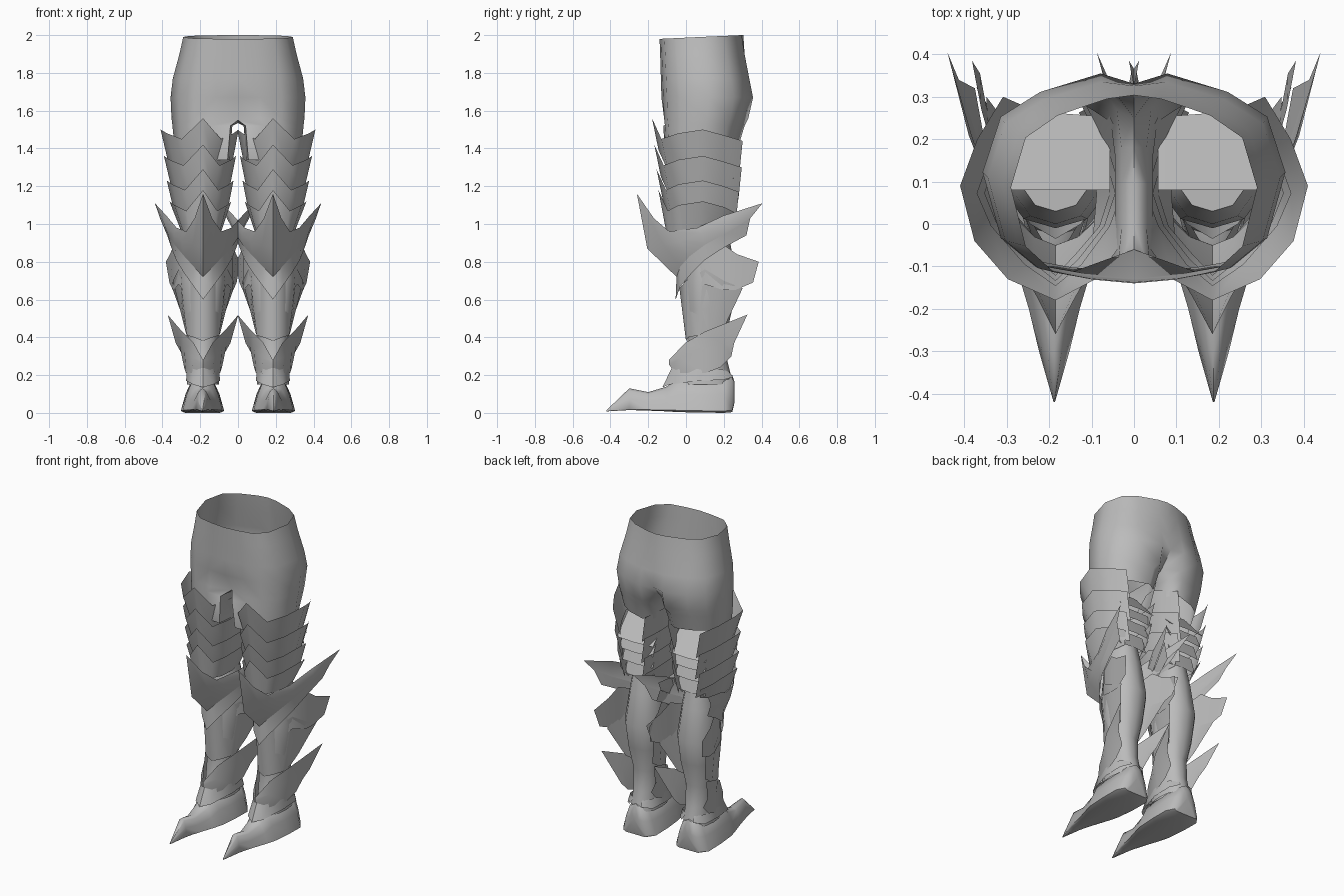
import bpy, bmesh, math

CX = 0.185  # leg centre line

grey = bpy.data.materials.new("plain_grey")
grey.diffuse_color = (0.5, 0.5, 0.5, 1)


def finish(bm, name):
    """Weld, orient, smooth and link a mesh."""
    bmesh.ops.remove_doubles(bm, verts=bm.verts, dist=0.0015)
    bmesh.ops.dissolve_degenerate(bm, edges=bm.edges, dist=0.0005)
    bmesh.ops.recalc_face_normals(bm, faces=bm.faces)
    me = bpy.data.meshes.new(name)
    bm.to_mesh(me)
    bm.free()
    me.materials.append(grey)
    ob = bpy.data.objects.new(name, me)
    bpy.context.collection.objects.link(ob)
    bpy.ops.object.select_all(action='DESELECT')
    ob.select_set(True)
    bpy.context.view_layer.objects.active = ob
    bpy.ops.object.shade_smooth_by_angle(angle=math.radians(60))
    return ob


def grid(bm, rows, fn, closed=False):
    """Skin a list of equal-length rows of points."""
    vs = [[bm.verts.new(fn(p)) for p in r] for r in rows]
    n = len(rows[0])
    for a, b in zip(vs, vs[1:]):
        for j in range(n if closed else n - 1):
            k = (j + 1) % n
            bm.faces.new((a[j], a[k], b[k], b[j]))


def leg_part(name, rows, inner=1.0, cx=CX):
    """Half part (local x >= 0) mirrored across the leg, made for both legs."""
    for leg, label in ((1, "left"), (-1, "right")):
        bm = bmesh.new()
        for side in (1, -1):
            k = 1 if side > 0 else inner
            grid(bm, rows, lambda p: (leg * (cx + side * k * p[0]), p[1], p[2]))
        finish(bm, f"{label}_{name}")


# Trousers: hips above the crotch, then two leg openings
OUT = [(0, 0), (.33, .02), (.65, .06), (.88, .2), (1, .52),
       (.88, .79), (.62, .91), (.22, 1), (0, .95)]


def half_ring(z, w, yf, yb, x0=0, tilt=0, cleft=.95):
    pts = OUT[:-1] + [(0, cleft)]
    return [(x0 + u * (w - x0), yf + v * (yb - yf), z + tilt * (v - 1)) for u, v in pts]


bm = bmesh.new()
hips = [half_ring(2.0, .29, -.14, .295, tilt=.02, cleft=1.02),
        half_ring(1.9, .31, -.137, .31, cleft=1.0),
        half_ring(1.77, .345, -.133, .335, cleft=.98), half_ring(1.67, .357, -.13, .355)]
crotch = half_ring(1.56, .352, -.125, .33)
crotch[0], crotch[-1] = (0, -.06, 1.55), (0, .25, 1.58)
crotch += [(0, .18, 1.54), (0, .1, 1.535), (0, 0, 1.535)]
legs = [crotch]
# the hem dips at the front, behind the plates
for z, w, x0, yf, yb, dip in ((1.52, .347, .03, -.12, .31, 0), (1.42, .33, .045, -.11, .28, .08)):
    r = half_ring(z, w, yf, yb, x0 + .01, cleft=.9)
    r += [(x0, yf + t * (yb - yf), z) for t in (.7, .5, .25)]
    legs.append([(x, y, zz - dip * (y < .12)) for x, y, zz in r])
for s in (1, -1):
    flip = lambda p: (s * p[0], p[1], p[2])
    grid(bm, hips + [crotch[:9]], flip)
    grid(bm, legs, flip, True)
finish(bm, "trousers")

# Tiers behind the thigh, each flaring back as it goes down
TIERS = [(1.43, .08, 1.24, .262), (1.26, .2, 1.17, .25),
         (1.19, .19, 1.09, .235), (1.11, .18, 1.0, .22)]
for i, (z0, y0, z1, y1) in enumerate(TIERS):
    w = .128 - .01 * i
    leg_part(f"thigh_back_tier_{i + 1}", [[(0, y0, z0), (w, y0, z0)], [(0, y1, z1), (w, y1 - .01, z1)]])

# Overlapping thigh plates, flared at the top edge and open at the back
PLATES = [(1.56, .225, -.18, .30), (1.42, .207, -.168, .295),
          (1.29, .192, -.156, .28), (1.18, .178, -.146, .262)]
for i, (z, w, yf, yb) in enumerate(PLATES):
    top = [(0, yf, z), (w * .5, yf + .05, z - .11), (w * .85, -.04, z - .08),
           (w, .09, z - .06), (w * .82, .2, z - .09), (w * .55, yb, z - .12)]
    if i < 3:
        low = [(max(0, x - .04) if x else 0, y + .035 * (1 if y < 0 else -.5), zz - .17)
               for x, y, zz in top]
    else:
        low = [(0, -.105, .96), (.07, -.09, .96), (.105, -.03, .96),
               (.115, .07, .96), (.105, .15, .97), (.07, .22, .99)]
    leg_part(f"thigh_plate_{i + 1}", [top, low], .84)

# Knee cap with upward spike and long swept wings, over a parallel lower ledge
RIM = [(0, -.05, .72), (.05, -.03, .775), (.10, .02, .83), (.15, .1, .89), (.187, .21, .95), (.228, .34, 1.03)]
leg_part("knee_guard", [
    [(0, -.26, 1.16), (.045, -.17, 1.03), (.09, -.09, .96), (.14, .06, .98), (.195, .2, 1.045), (.255, .405, 1.11)],
    [(0, -.205, .87), (.055, -.12, .89), (.11, -.03, .91), (.155, .08, .95), (.205, .21, 1.0), (.255, .405, 1.11)],
    RIM], 1.07)
leg_part("knee_ledge", [
    RIM,
    [(0, -.055, .60), (.05, -.03, .67), (.10, .03, .74), (.143, .1, .81), (.168, .2, .875), (.19, .32, .94)]], 1.05)

# Short wings under the knee and the calf plate below them
leg_part("lower_knee_wing", [
    [(.06, .01, .74), (.125, .1, .85), (.155, .2, .89), (.175, .27, .84), (.197, .385, .80)],
    [(.06, .01, .62), (.13, .1, .68), (.155, .2, .65), (.16, .26, .65), (.178, .355, .69)]])
leg_part("calf_plate", [
    [(0, -.035, .66), (.06, .0, .7), (.13, .1, .76), (.16, .2, .70), (.163, .3, .66)],
    [(0, .0, .38), (.05, .01, .4), (.085, .06, .41), (.09, .13, .42), (.095, .21, .47)]])

# Lower leg column
HALF = [(0, 0), (.6, .08), (.92, .28), (1, .5), (.9, .74), (.55, .94), (0, 1)]
CALF = [(1.02, .08, .03, .21), (.9, .1, 0, .235), (.7, .125, -.01, .265), (.55, .11, 0, .245),
        (.4, .085, .01, .21), (.27, .08, -.01, .22), (.15, .085, -.04, .25)]
rows = [[(0, .12, 1.02)] * len(HALF)]
rows += [[(u * w, yf + v * (yb - yf), z) for u, v in HALF] for z, w, yf, yb in CALF]
leg_part("lower_leg", rows)

# Shin guard with swept wings
leg_part("shin_guard", [
    [(0, -.09, .28), (.05, -.005, .37), (.11, .1, .43), (.145, .2, .47), (.187, .325, .52)],
    [(0, -.09, .255), (.055, -.03, .29), (.10, .1, .34), (.125, .2, .36), (.145, .255, .37)],
    [(0, -.06, .22), (.06, -.03, .21), (.09, .1, .21), (.10, .18, .24), (.105, .24, .30)]])

# Ankle plate above the boot
leg_part("ankle_plate", [
    [(0, -.07, .25), (.055, -.03, .24), (.085, .08, .23), (.077, .19, .23), (.03, .225, .22)],
    [(0, -.125, .135), (.052, -.09, .15), (.09, .07, .17), (.088, .2, .175), (.04, .25, .19)]])

# Pointed boot: (y, half width, top z, bottom z)
BOOT = [(-.42, .002, .015, .008), (-.3, .036, .13, .015), (-.2, .06, .11, .012),
        (-.1, .09, .14, .008), (-.04, .105, .2, .004), (.08, .114, .19, .002),
        (.2, .115, .2, 0), (.245, .085, .2, .004), (.258, .04, .16, .06)]
rows = [[(0, y, t), (w * .48, y, b + (t - b) * .88), (w * .78, y, b + (t - b) * .5),
         (w, y, b + (t - b) * .05), (w * .8, y, b), (0, y, b)] for y, w, t, b in BOOT]
rows.append([(0, .258, .11)] * 6)
leg_part("boot", rows, cx=.188)
